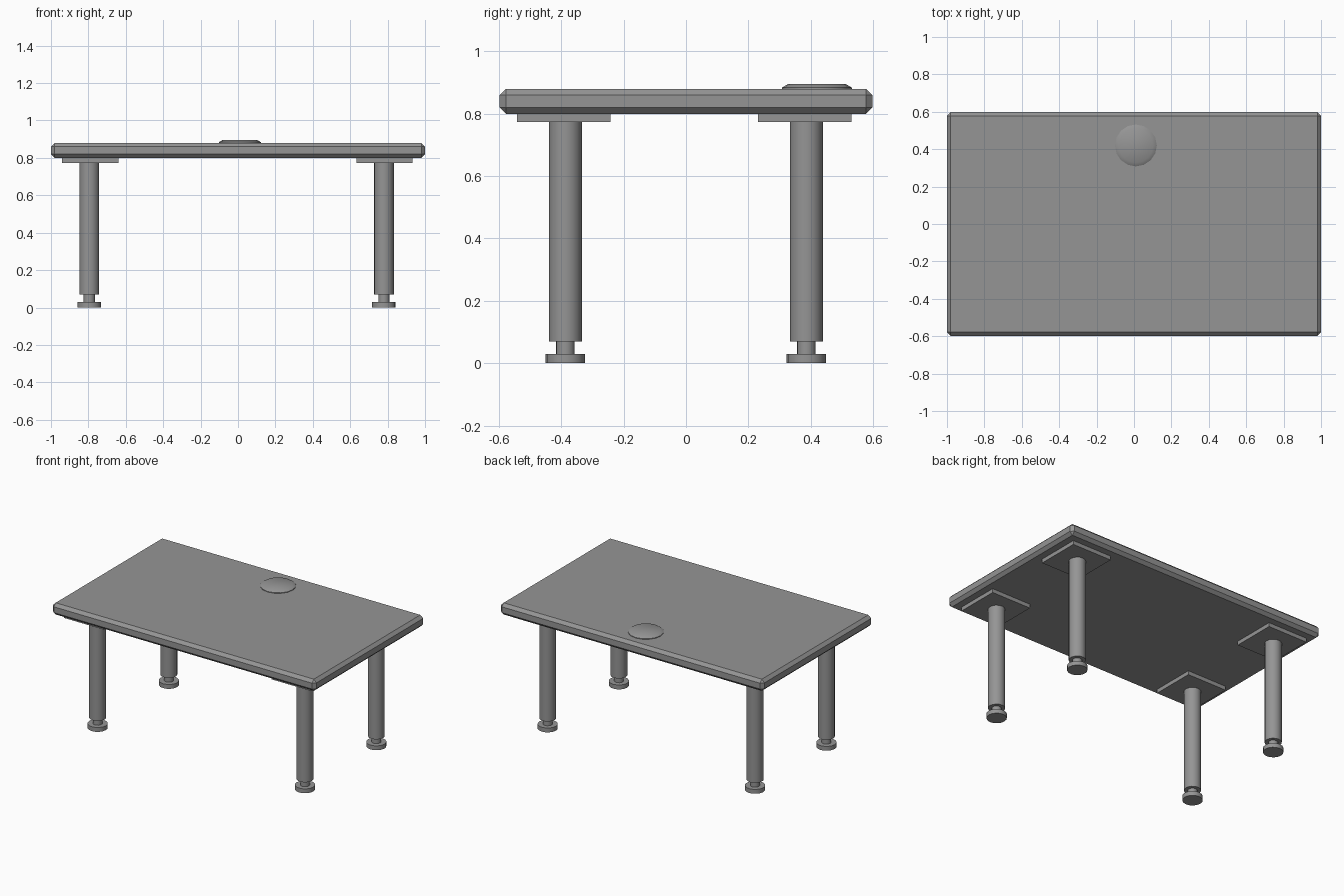
import bpy, bmesh

cube = bpy.data.objects.get("Cube")
if cube:
    bpy.data.objects.remove(cube, do_unlink=True)

grey = bpy.data.materials.new("neutral_grey")
grey.use_nodes = True
colour = (0.3, 0.3, 0.3, 1)
grey.diffuse_color = colour
grey.node_tree.nodes["Principled BSDF"].inputs["Base Color"].default_value = colour


def finish(bm, name, location):
    bmesh.ops.recalc_face_normals(bm, faces=bm.faces)
    mesh = bpy.data.meshes.new(name)
    bm.to_mesh(mesh)
    bm.free()
    obj = bpy.data.objects.new(name, mesh)
    obj.location = location
    mesh.materials.append(grey)
    bpy.context.collection.objects.link(obj)
    return obj


def box(name, x, y, size, z0, z1):
    bm = bmesh.new()
    bmesh.ops.create_cube(bm, size=1)
    bmesh.ops.scale(bm, vec=(size[0], size[1], z1 - z0), verts=bm.verts)
    return finish(bm, name, (x, y, (z0 + z1) / 2))


def turned(name, x, y, profile, sides=16):
    """Capped solid of revolution from (radius, height) pairs."""
    bm = bmesh.new()
    start = [bm.verts.new((r, 0, z)) for r, z in profile]
    edges = [bm.edges.new(pair) for pair in zip(start, start[1:])]
    bmesh.ops.spin(bm, geom=start + edges, cent=(0, 0, 0), axis=(0, 0, 1),
                   angle=6.283185, steps=sides, use_duplicate=False)
    bmesh.ops.remove_doubles(bm, verts=bm.verts, dist=0.0005)
    bmesh.ops.holes_fill(bm, edges=[e for e in bm.edges if e.is_boundary])
    obj = finish(bm, name, (x, y, 0))
    bpy.ops.object.select_all(action="DESELECT")
    obj.select_set(True)
    bpy.context.view_layer.objects.active = obj
    bpy.ops.object.shade_smooth_by_angle(angle=0.55)
    return obj


# Tabletop with chamfered edges
top = box("tabletop", 0, 0, (2, 1.195), 0.8, 0.88)
bevel = top.modifiers.new("chamfer", "BEVEL")
bevel.width = 0.02
bevel.segments = 1

# Low cable cover near the back edge
turned("cable_cover", 0.01, 0.42, [(0.112, 0.876), (0.112, 0.884), (0.092, 0.896)])

# Legs with mounting plates, stems and feet
for side, x in (("right", -0.795), ("left", 0.78)):
    for end, y in (("front", -0.387), ("back", 0.386)):
        tag = f"{end}_{side}"
        plate_x = x + (0.005 if side == "right" else 0.003)
        box(f"{tag}_mounting_plate", plate_x, y - 0.005, (0.3, 0.3), 0.773, 0.801)
        turned(f"{tag}_leg", x, y, [(0.053, 0.07), (0.053, 0.775)])
        turned(f"{tag}_stem", x, y, [(0.03, 0.028), (0.03, 0.072)])
        turned(f"{tag}_foot", x, y, [(0.063, 0), (0.063, 0.03)])
